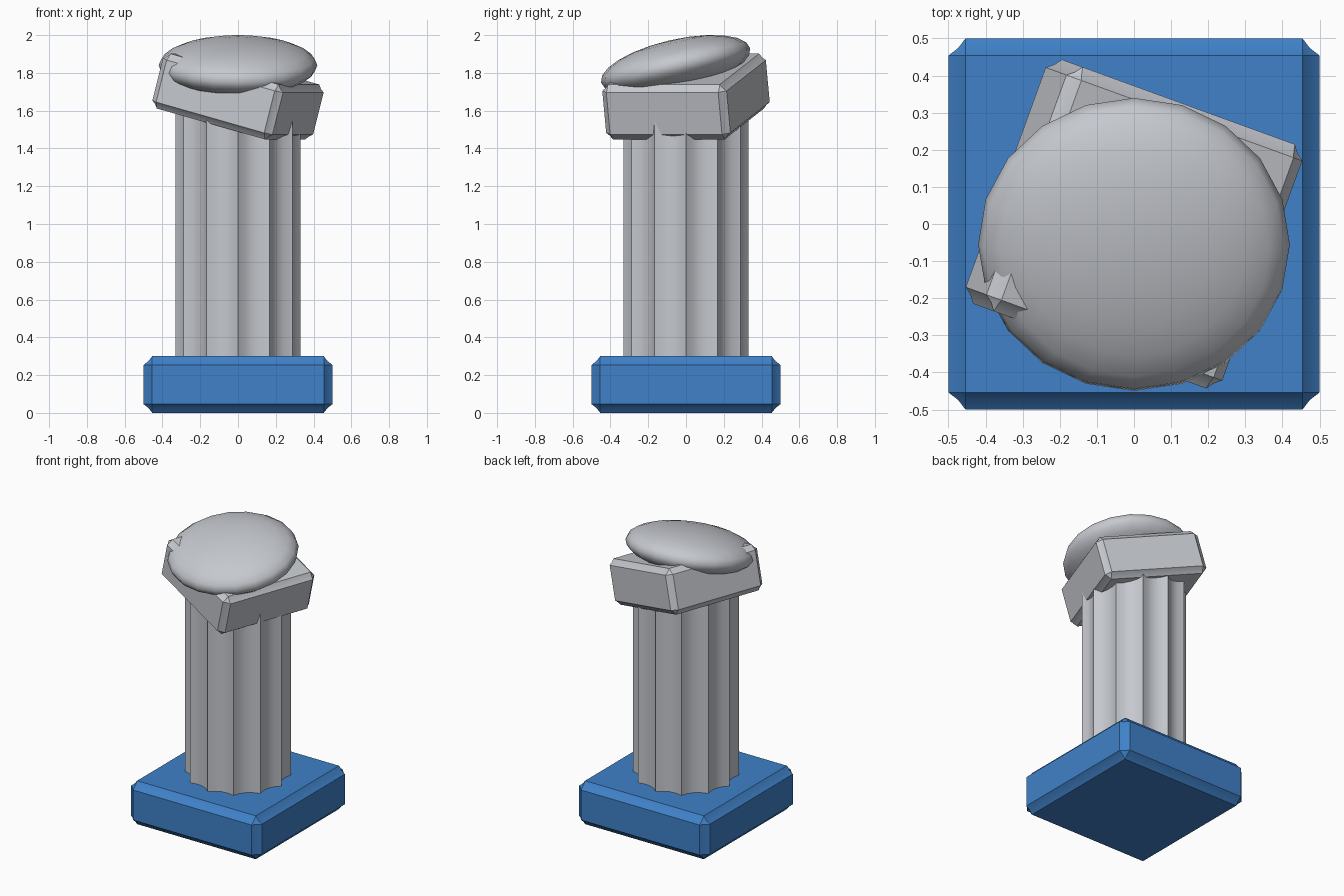
import bpy, bmesh, math
from mathutils import Matrix, Vector

if "Cube" in bpy.data.objects:
    bpy.data.objects.remove(bpy.data.objects["Cube"])


def material(name, rgb):
    m = bpy.data.materials.new(name)
    m.diffuse_color = (*rgb, 1)
    m.use_nodes = True
    m.node_tree.nodes["Principled BSDF"].inputs["Base Color"].default_value = m.diffuse_color
    return m


STONE = material("grey stone", (0.56, 0.58, 0.62))
BLUE = material("blue base", (0.05, 0.22, 0.58))


def finish(name, bm, mat, loc, rot=(0, 0, 0), angle=30):
    bmesh.ops.recalc_face_normals(bm, faces=bm.faces)
    me = bpy.data.meshes.new(name)
    bm.to_mesh(me)
    bm.free()
    me.materials.append(mat)
    ob = bpy.data.objects.new(name, me)
    ob.location = loc
    ob.rotation_euler = [math.radians(a) for a in rot]
    bpy.context.collection.objects.link(ob)
    bpy.ops.object.select_all(action='DESELECT')
    ob.select_set(True)
    bpy.context.view_layer.objects.active = ob
    bpy.ops.object.shade_smooth_by_angle(angle=math.radians(angle))
    return ob


def slab(name, size, bevel, mat, loc, rot=(0, 0, 0)):
    # block with shallow hollowed edges
    bm = bmesh.new()
    bmesh.ops.create_cube(bm, size=1, matrix=Matrix.Diagonal((*size, 1)))
    bmesh.ops.bevel(bm, geom=bm.edges[:], offset=bevel, offset_type='OFFSET',
                    segments=2, profile=0.19, affect='EDGES')
    return finish(name, bm, mat, loc, rot)


# square base
slab("base", (1, 1, 0.3), 0.046, BLUE, (0, 0, 0.15))

# fluted shaft: twelve sharp ridges with hollow flutes between
FLUTES, STEPS, R, DEPTH = 12, 4, 0.332, 0.028
ring = []
for i in range(FLUTES):
    a0 = math.tau * i / FLUTES
    a1 = math.tau * (i + 1) / FLUTES
    p = Vector((math.cos(a0), math.sin(a0), 0)) * R
    q = Vector((math.cos(a1), math.sin(a1), 0)) * R
    inward = -(p + q).normalized()
    for s in range(STEPS):
        t = s / STEPS
        ring.append(p.lerp(q, t) + inward * DEPTH * 4 * t * (1 - t))
bm = bmesh.new()
face = bm.faces.new([bm.verts.new(v) for v in ring])
ext = bmesh.ops.extrude_face_region(bm, geom=[face])
bmesh.ops.translate(bm, vec=(0, 0, 1.36),
                    verts=[v for v in ext["geom"] if isinstance(v, bmesh.types.BMVert)])
finish("fluted_shaft", bm, STONE, (0, 0, 0.28))

# tilted capital block
slab("capital", (0.7, 0.7, 0.3), 0.035, STONE, (0, 0, 1.675), (0, 15, -20))

# flattened round cap, leaning to the front
bm = bmesh.new()
bmesh.ops.create_uvsphere(bm, u_segments=20, v_segments=12, radius=1,
                          matrix=Matrix.Diagonal((0.42, 0.405, 0.136, 1)))
finish("round_cap", bm, STONE, (0, -0.055, 1.84), (13, 0, 0), 60)
